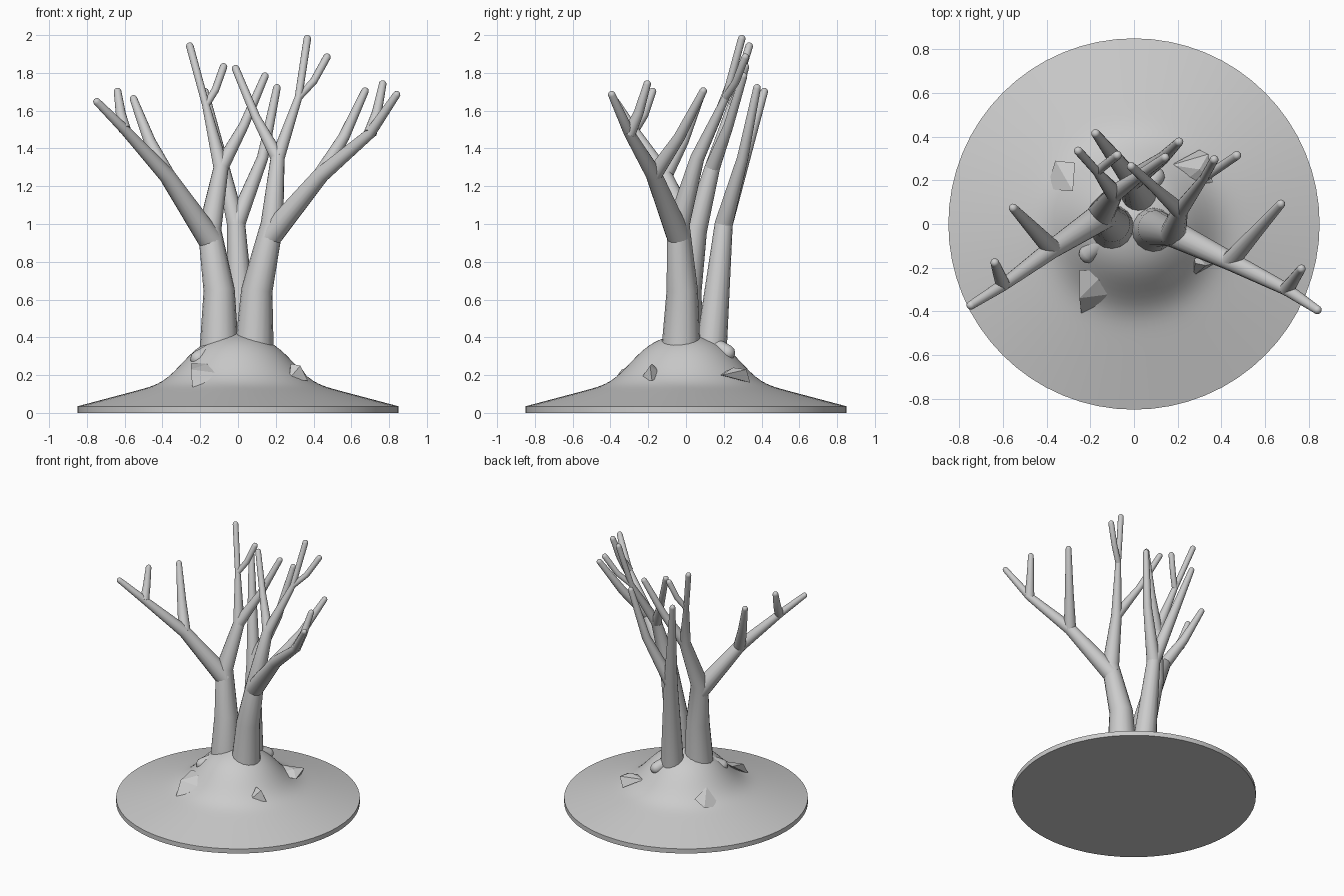
import bpy, bmesh, math
from mathutils import Vector

cube = bpy.data.objects.get("Cube")
if cube:
    bpy.data.objects.remove(cube)

grey = bpy.data.materials.new("plain_grey")
grey.use_nodes = True
shade = (0.6, 0.6, 0.6, 1)
grey.diffuse_color = shade
grey.node_tree.nodes["Principled BSDF"].inputs["Base Color"].default_value = shade


def finish(name, bm, smooth=True):
    bmesh.ops.recalc_face_normals(bm, faces=bm.faces)
    mesh = bpy.data.meshes.new(name)
    bm.to_mesh(mesh)
    bm.free()
    mesh.materials.append(grey)
    obj = bpy.data.objects.new(name, mesh)
    bpy.context.collection.objects.link(obj)
    if smooth:
        bpy.ops.object.select_all(action='DESELECT')
        obj.select_set(True)
        bpy.context.view_layer.objects.active = obj
        bpy.ops.object.shade_smooth_by_angle(angle=math.radians(40))


def loft(name, sections, sides):
    """Skin a row of round sections, each given as centre, axis and radius."""
    bm = bmesh.new()
    rings = []
    for centre, axis, radius in sections:
        turn = Vector((0, 0, 1)).rotation_difference(axis)
        ring = []
        for side in range(sides):
            angle = math.tau * side / sides
            spoke = Vector((math.cos(angle), math.sin(angle), 0)) * radius
            ring.append(bm.verts.new(centre + turn @ spoke))
        rings.append(ring)
    for low, high in zip(rings, rings[1:]):
        for i in range(sides):
            j = (i + 1) % sides
            bm.faces.new((low[i], low[j], high[j], high[i]))
    bm.faces.new(rings[0])
    bm.faces.new(rings[-1])
    finish(name, bm)


def limb(name, *path, slim=1):
    """Tube that thins with height and ends in a rounded tip."""
    points = [Vector(p) for p in path]
    steps = [(b - a).normalized() for a, b in zip(points, points[1:])]
    befores = steps[:1] + steps
    afters = steps + steps[-1:]
    sections = []
    for point, before, after in zip(points, befores, afters):
        radius = max(0.02, slim * (0.125 - 0.065 * point.z))
        sections.append([point, (before + after).normalized(), radius])
    axis = steps[-1]
    sections[-1][0] = tip = points[-1] - axis * radius
    for k in range(1, 4):
        angle = k * math.pi / 7
        sections.append((tip + axis * radius * math.sin(angle), axis, radius * math.cos(angle)))
    loft(name, sections, 16)


def twig(name, start, tip, slim=1):
    """Slightly sagging limb."""
    start, tip = Vector(start), Vector(tip)
    middle = start.lerp(tip, 0.5) - Vector((0, 0, 0.03))
    limb(name, start, middle, tip, slim=slim)


def half_tree(side, foot, waist, fork, elbow, bough_tip, inner_tip, outer_tip,
              crotch, joint, top_tip, twig_tip, side_tip):
    """Trunk with its leader, one wide bough and their twigs."""
    limb(side + "_trunk", foot, waist, fork, crotch, joint, top_tip)
    bend = Vector(fork).lerp(Vector(elbow), 0.5) + Vector((0, 0, 0.02))
    limb(side + "_bough", Vector(waist).lerp(Vector(fork), 0.8), bend, elbow, bough_tip)
    twig(side + "_bough_inner_twig", bend, inner_tip)
    twig(side + "_bough_outer_twig", elbow, outer_tip, slim=1.2)
    twig(side + "_leader_side_branch", crotch, side_tip)
    twig(side + "_leader_twig", joint, twig_tip)


def rock(name, *points):
    bm = bmesh.new()
    for p in points:
        bm.verts.new(p)
    bmesh.ops.convex_hull(bm, input=bm.verts)
    finish(name, bm, smooth=False)


# round earth mound: a shallow cone with a soft hump, on a thin rim
up = Vector((0, 0, 1))
rim = 0.85
slices = [(up * 0, up, rim)]
for step in range(30):
    radius = rim * (1 - step / 30)
    height = 0.035 + 0.225 * step / 30 + 0.17 * math.exp(-(radius / 0.32) ** 4)
    slices.append((up * height, up, radius))
loft("mound", slices, 64)

# two main trunks with their crowns
half_tree("right", foot=(-0.1, -0.02, 0.2), waist=(-0.1, 0, 0.65), fork=(-0.15, 0.05, 0.97),
          elbow=(-0.6, -0.28, 1.5), bough_tip=(-0.76, -0.38, 1.66),
          inner_tip=(-0.56, 0.08, 1.68), outer_tip=(-0.64, -0.17, 1.72),
          crotch=(-0.09, 0.14, 1.3), joint=(-0.17, 0.24, 1.63), top_tip=(-0.26, 0.34, 1.96),
          twig_tip=(-0.07, 0.32, 1.85), side_tip=(0.15, 0.31, 1.8))
half_tree("left", foot=(0.08, -0.03, 0.2), waist=(0.1, -0.02, 0.65), fork=(0.18, -0.04, 1),
          elbow=(0.7, -0.3, 1.48), bough_tip=(0.85, -0.4, 1.7),
          inner_tip=(0.68, 0.1, 1.72), outer_tip=(0.77, -0.2, 1.76),
          crotch=(0.21, 0.06, 1.35), joint=(0.32, 0.21, 1.67), top_tip=(0.37, 0.3, 2),
          twig_tip=(0.48, 0.32, 1.9), side_tip=(-0.02, 0.27, 1.84))

# slim back trunk, forking in two
back_fork = (-0.01, 0.2, 1)
limb("back_trunk", (0.03, 0.12, 0.2), back_fork, (-0.18, 0.42, 1.72), slim=0.8)
limb("back_branch", back_fork, (0.13, 0.3, 1.35), (0.21, 0.38, 1.74), slim=0.8)

# root stubs
limb("front_root", (-0.1, -0.05, 0.35), (-0.24, -0.16, 0.27), slim=0.4)
limb("back_root", (0.04, 0.13, 0.37), (0.12, 0.25, 0.3), slim=0.4)

# angular rocks set into the slope
rock("front_rock", (-0.25, -0.21, 0.26), (-0.13, -0.22, 0.27), (-0.1, -0.32, 0.16),
     (-0.1, -0.32, 0.21), (-0.25, -0.34, 0.23), (-0.24, -0.42, 0.12))
rock("back_left_rock", (0.17, 0.27, 0.23), (0.2, 0.17, 0.2), (0.3, 0.34, 0.16),
     (0.34, 0.32, 0.23), (0.36, 0.19, 0.2), (0.3, 0.25, 0.24))
rock("front_left_rock", (0.27, -0.24, 0.18), (0.28, -0.18, 0.26), (0.33, -0.19, 0.25),
     (0.37, -0.18, 0.17), (0.27, -0.12, 0.2))
rock("back_right_rock", (-0.4, 0.16, 0.14), (-0.36, 0.29, 0.16), (-0.27, 0.28, 0.2),
     (-0.28, 0.15, 0.25))
